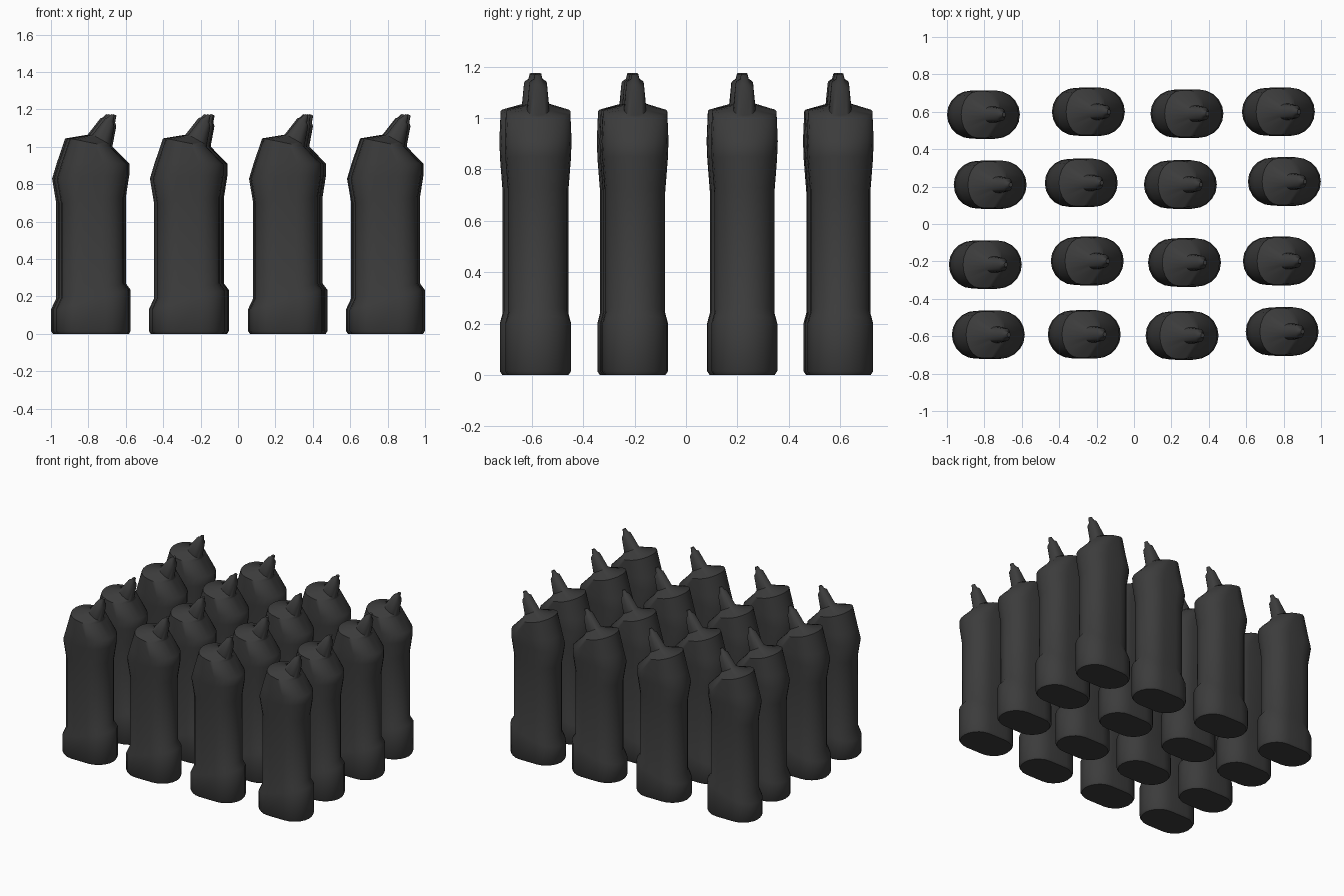
import bpy, bmesh, math

cube = bpy.data.objects.get("Cube")
if cube:
    bpy.data.objects.remove(cube, do_unlink=True)

# Dark plastic
plastic = bpy.data.materials.new("dark_grey_plastic")
plastic.use_nodes = True
grey = (0.045, 0.045, 0.045, 1)
plastic.diffuse_color = grey
shader = plastic.node_tree.nodes["Principled BSDF"]
shader.inputs["Base Color"].default_value = grey
shader.inputs["Roughness"].default_value = 0.6

# Tilted rings, bottom to tip: left x, left z, right x, right z, half depth
RINGS = [
    (-.185, 0, .185, 0, .118),          # underside
    (-.196, .015, .194, .015, .128),    # foot
    (-.196, .13, .194, .235, .128),
    (-.168, .19, .168, .27, .117),      # grip
    (-.168, .70, .168, .73, .117),
    (-.19, .83, .187, .85, .127),       # chest
    (-.166, .91, .187, .91, .13),
    (-.12, 1.045, .098, 1.0, .125),     # shoulder
    (0, 1.065, .098, 1.01, .043),       # spout
    (.068, 1.152, .117, 1.11, .034),
    (.082, 1.158, .111, 1.13, .018),    # nozzle
    (.1, 1.175, .118, 1.168, .012),
]
ARC = 10


def ring_points(xl, zl, xr, zr, depth):
    """Rounded oblong lying in a plane tilted about the y axis."""
    half, mid = (xr - xl) / 2, (xl + xr) / 2
    straight = max(half - depth, half * .2)
    points = []
    for side in (1, -1):
        for i in range(ARC + 1):
            a = math.pi * (i / ARC - .5)
            x = side * (straight + (half - straight) * math.cos(a))
            t = (x / half + 1) / 2
            points.append((mid + x, side * depth * math.sin(a), zl + (zr - zl) * t))
    return points


# One bottle lofted through the rings
bm = bmesh.new()
loops = [[bm.verts.new(p) for p in ring_points(*r)] for r in RINGS]
for low, high in zip(loops, loops[1:]):
    for i in range(len(low)):
        j = (i + 1) % len(low)
        bm.faces.new((low[i], low[j], high[j], high[i]))
bm.faces.new(loops[0][::-1])
bm.faces.new(loops[-1])
bmesh.ops.recalc_face_normals(bm, faces=bm.faces[:])
mesh = bpy.data.meshes.new("bottle")
bm.to_mesh(mesh)
bm.free()
mesh.materials.append(plastic)
mesh.shade_smooth()
mesh.set_sharp_from_angle(angle=math.radians(50))

# Slightly uneven four by four arrangement
PLACES = [
    [(-.804, .585), (-.243, .60), (.284, .59), (.773, .60)],
    [(-.768, .21), (-.281, .22), (.249, .211), (.805, .227)],
    [(-.794, -.217), (-.249, -.198), (.271, -.206), (.778, -.198)],
    [(-.778, -.592), (-.265, -.59), (.258, -.596), (.793, -.575)],
]
for r, row in enumerate(PLACES, 1):
    for c, (x, y) in enumerate(row, 1):
        bottle = bpy.data.objects.new(f"bottle_row_{r}_column_{c}", mesh)
        bottle.location = (x, y, 0)
        bpy.context.collection.objects.link(bottle)
